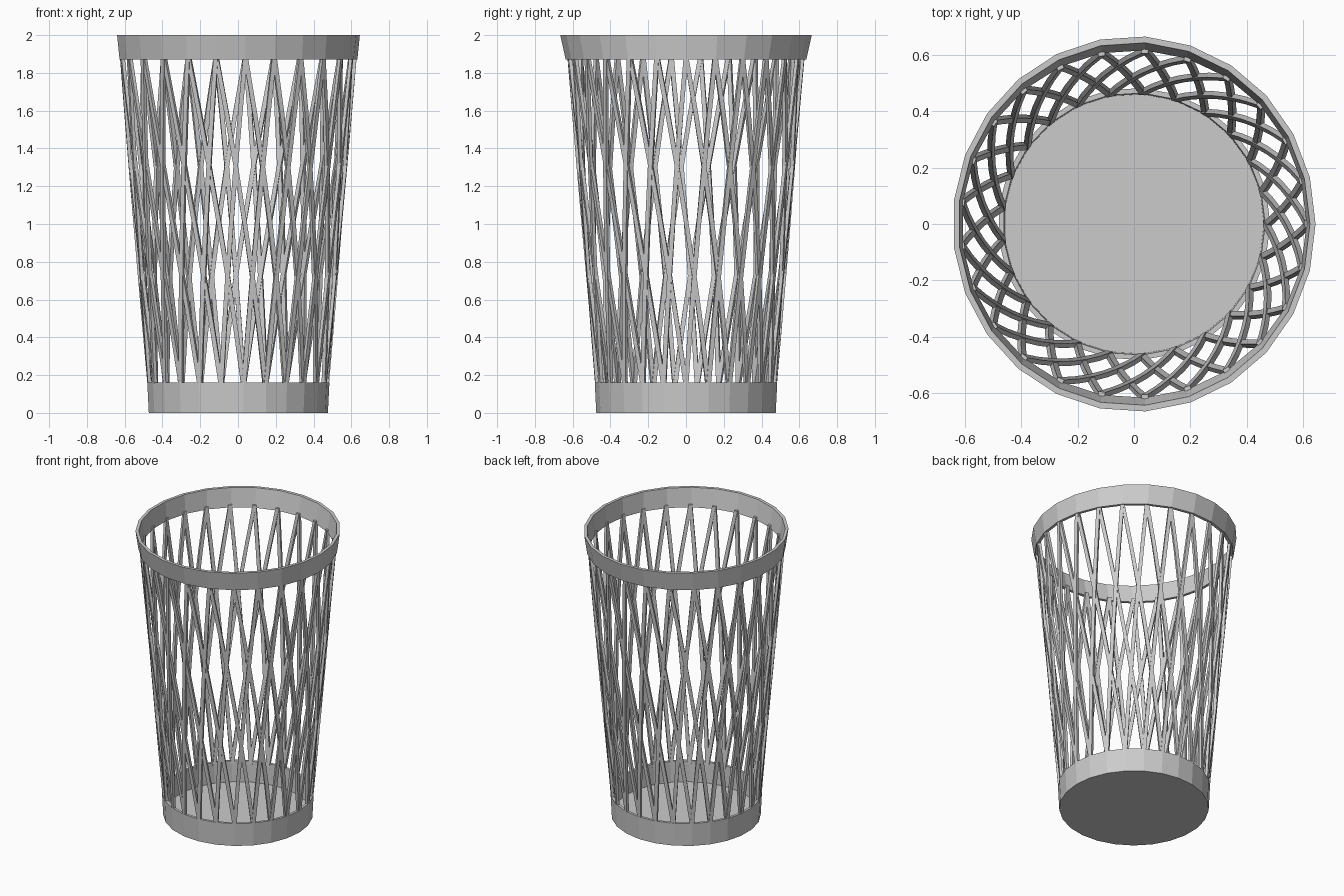
import bpy
import bmesh
from math import cos, sin, tau

cube = bpy.data.objects.get("Cube")
if cube:
    bpy.data.objects.remove(cube)

SIDES = 25
PITCH = tau / SIDES
Z_LOW, Z_HIGH = 0.14, 1.89

grey = bpy.data.materials.new("grey metal")
grey.use_nodes = True
colour = (0.6, 0.6, 0.6, 1)
grey.diffuse_color = colour
grey.node_tree.nodes["Principled BSDF"].inputs["Base Color"].default_value = colour


def finish(bm, name):
    bmesh.ops.recalc_face_normals(bm, faces=bm.faces)
    mesh = bpy.data.meshes.new(name)
    bm.to_mesh(mesh)
    bm.free()
    mesh.materials.append(grey)
    obj = bpy.data.objects.new(name, mesh)
    bpy.context.collection.objects.link(obj)
    return obj


def band(name, profile):
    """Closed ring swept from a profile of (x radius, y radius, z)."""
    bm = bmesh.new()
    loops = [[bm.verts.new((rx * cos(i * PITCH), ry * sin(i * PITCH), z))
              for i in range(SIDES)] for rx, ry, z in profile]
    for a, b in zip(loops, loops[1:] + loops[:1]):
        for i in range(SIDES):
            j = (i + 1) % SIDES
            bm.faces.new((a[i], a[j], b[j], b[i]))
    return finish(bm, name)


def lattice(name, twist, offset):
    """One family of slats winding down the tapered wall."""
    bm = bmesh.new()
    rows = 6
    for k in range(SIDES):
        previous = None
        for row in range(rows + 1):
            t = row / rows
            angle = PITCH * (k + twist * t)
            radius = 0.618 - 0.148 * t + offset
            z = Z_HIGH + (Z_LOW - Z_HIGH) * t
            ring = []
            for side, depth in ((-1, -1), (1, -1), (1, 1), (-1, 1)):
                r = radius + 0.009 * depth
                a = angle + side * 0.012 / radius
                ring.append(bm.verts.new((r * cos(a), r * sin(a), z)))
            if previous:
                for i in range(4):
                    j = (i + 1) % 4
                    bm.faces.new((previous[i], previous[j], ring[j], ring[i]))
            else:
                bm.faces.new(ring)
            previous = ring
        bm.faces.new(previous)
    return finish(bm, name)


# Flared rim
band("top_rim", [(0.632, 0.638, 1.87), (0.645, 0.667, 2.0),
                 (0.625, 0.645, 2.0), (0.613, 0.618, 1.87)])

# Base band and floor
band("base_band", [(0.476, 0.476, 0), (0.484, 0.484, 0.16),
                   (0.466, 0.466, 0.16), (0.462, 0.462, 0)])
bm = bmesh.new()
bmesh.ops.create_cone(bm, cap_ends=True, segments=SIDES, radius1=0.472,
                      radius2=0.472, depth=0.015)
bmesh.ops.translate(bm, verts=bm.verts, vec=(0, 0, 0.0075))
finish(bm, "base_floor")

# Crossing slats
lattice("slats_clockwise", -1, 0.002)
lattice("slats_counterclockwise", 2, -0.002)
